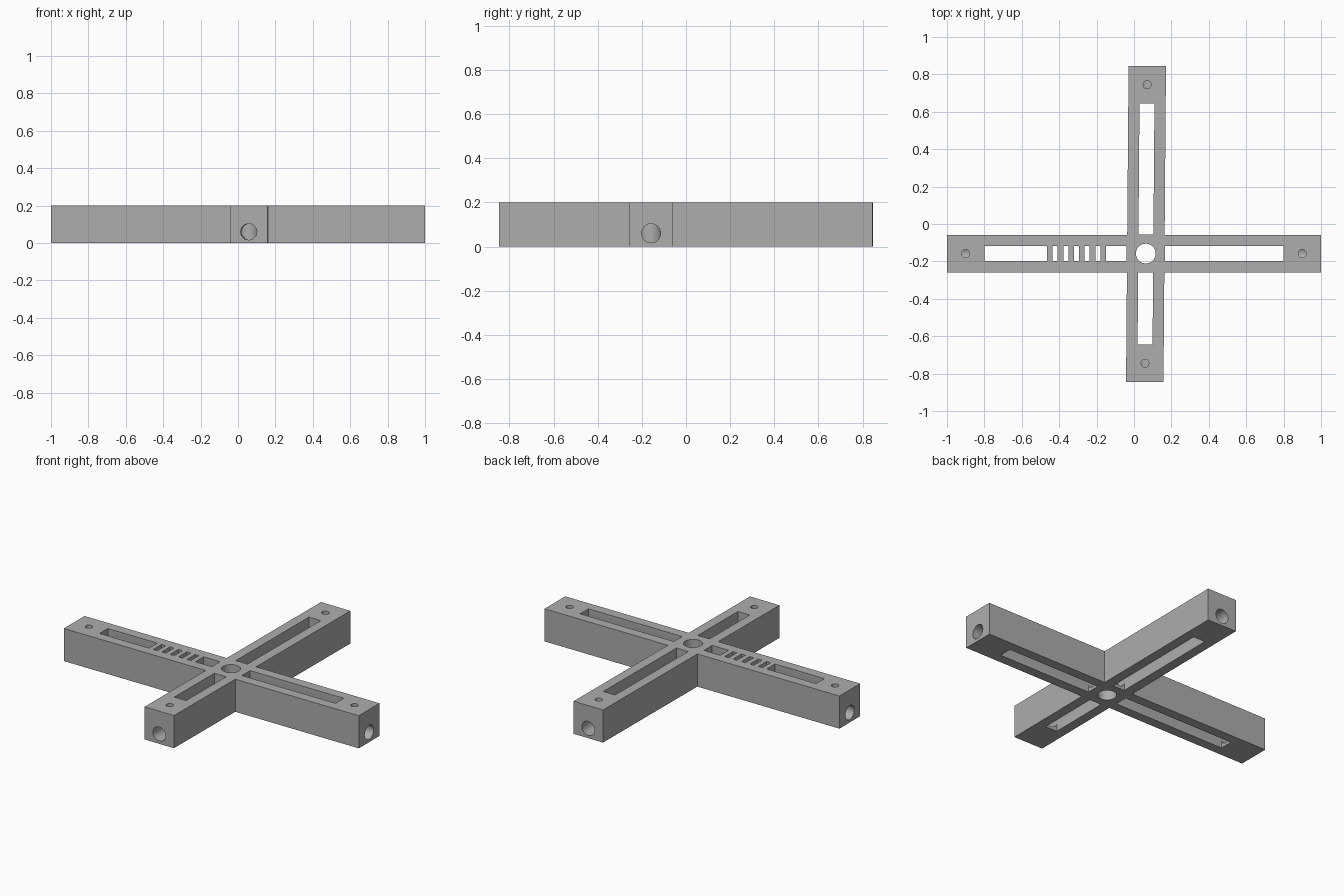
import bpy, bmesh, math
from mathutils import Matrix, Vector

cube = bpy.data.objects.get("Cube")
if cube:
    bpy.data.objects.remove(cube, do_unlink=True)

HEIGHT, HALF = 0.2, 0.1
BORE_Z, BORE_R = 0.06, 0.043
ARM_Y = -0.158                       # centre line of the long arm
HUB = Vector((0.063, ARM_Y, 0))
SLOT_W = 0.08

grey = bpy.data.materials.new("plain grey")
grey.use_nodes = True
COLOUR = (0.42, 0.42, 0.42, 1)
grey.diffuse_color = COLOUR
grey.node_tree.nodes["Principled BSDF"].inputs["Base Color"].default_value = COLOUR

# The short arm is turned very slightly about the hub
LONG = Matrix.Translation(HUB)
SHORT = Matrix.Translation(HUB) @ Matrix.Rotation(math.pi / 2 - 0.008, 4, 'Z')


def make_object(name, bm):
    bmesh.ops.recalc_face_normals(bm, faces=bm.faces)
    mesh = bpy.data.meshes.new(name)
    bm.to_mesh(mesh)
    bm.free()
    mesh.materials.append(grey)
    obj = bpy.data.objects.new(name, mesh)
    bpy.context.collection.objects.link(obj)
    return obj


def box(name, frame, u0, u1, half_width, z0, z1):
    bm = bmesh.new()
    size = Matrix.Diagonal((u1 - u0, 2 * half_width, z1 - z0, 1))
    place = Matrix.Translation(((u0 + u1) / 2, 0, (z0 + z1) / 2))
    bmesh.ops.create_cube(bm, size=1, matrix=frame @ place @ size)
    return make_object(name, bm)


def cylinder(name, matrix, radius, depth):
    bm = bmesh.new()
    bmesh.ops.create_cone(bm, cap_ends=True, segments=40, radius1=radius,
                          radius2=radius, depth=depth, matrix=matrix)
    return make_object(name, bm)


# Cross-shaped body: outline of both arms, extruded upwards
LONG_ENDS = (-1 - HUB.x, 1 - HUB.x)
SHORT_ENDS = (-0.845 - ARM_Y, 0.845 - ARM_Y)


def long_pt(u, v):
    return LONG @ Vector((u, v, 0))


def short_pt(u, v):
    return SHORT @ Vector((u, v, 0))


def inner(side_x, side_y):
    # where a short arm side meets a long arm side
    a, b = short_pt(-1, -side_x * HALF), short_pt(1, -side_x * HALF)
    y = ARM_Y + side_y * HALF
    return a.lerp(b, (y - a.y) / (b.y - a.y))


outline = [
    long_pt(LONG_ENDS[1], -HALF), long_pt(LONG_ENDS[1], HALF), inner(1, 1),
    short_pt(SHORT_ENDS[1], -HALF), short_pt(SHORT_ENDS[1], HALF), inner(-1, 1),
    long_pt(LONG_ENDS[0], HALF), long_pt(LONG_ENDS[0], -HALF), inner(-1, -1),
    short_pt(SHORT_ENDS[0], HALF), short_pt(SHORT_ENDS[0], -HALF), inner(1, -1),
]
bm = bmesh.new()
base = bm.faces.new([bm.verts.new(p) for p in outline])
top = bmesh.ops.extrude_face_region(bm, geom=[base])["geom"]
bmesh.ops.translate(bm, vec=(0, 0, HEIGHT),
                    verts=[g for g in top if isinstance(g, bmesh.types.BMVert)])
body = make_object("cross_frame", bm)

# Slots, lengthwise bores and small vertical end holes
cutters = []
for label, frame, ends in (("long", LONG, LONG_ENDS), ("short", SHORT, SHORT_ENDS)):
    for end in ends:
        s = math.copysign(1, end)
        u0, u1 = sorted((s * 0.102, end - s * 0.2))
        cutters.append(box(label + "_slot_cutter", frame, u0, u1, SLOT_W / 2, -0.1, 0.3))
        pin = frame @ Matrix.Translation((end - s * HALF, 0, 0.155))
        cutters.append(cylinder(label + "_pin_cutter", pin, 0.021, 0.19))
    lie = Matrix.Translation((0, 0, BORE_Z)) @ Matrix.Rotation(math.pi / 2, 4, 'Y')
    cutters.append(cylinder(label + "_bore_cutter", frame @ lie, BORE_R, 3))

# Vertical hole through the hub
cutters.append(cylinder("hub_cutter", Matrix.Translation(HUB), 0.053, 1))

for cutter in cutters:
    cutter.hide_render = True
    mod = body.modifiers.new(cutter.name, 'BOOLEAN')
    mod.operation = 'DIFFERENCE'
    mod.solver = 'EXACT'
    mod.object = cutter

# Bake the cuts and remove the cutters
bpy.context.view_layer.update()
graph = bpy.context.evaluated_depsgraph_get()
baked = bpy.data.meshes.new_from_object(body.evaluated_get(graph))
body.modifiers.clear()
body.data = baked
for cutter in cutters:
    bpy.data.objects.remove(cutter, do_unlink=True)
body.data.materials.clear()
body.data.materials.append(grey)
for poly in body.data.polygons:
    poly.material_index = 0

# Plain crossbars bridging the upper part of the left-hand slot
BARS, BAR_W, FIRST, LAST = 6, 0.03, -0.465, -0.15
step = (LAST - FIRST - BAR_W) / (BARS - 1)
for i in range(BARS):
    u = FIRST + i * step - HUB.x
    box("slot_crossbar", LONG, u, u + BAR_W, SLOT_W / 2, 0.12, HEIGHT)

# Smooth the round holes, keep the edges sharp
bpy.ops.object.select_all(action='DESELECT')
body.select_set(True)
bpy.context.view_layer.objects.active = body
bpy.ops.object.shade_smooth_by_angle(angle=math.radians(30))
